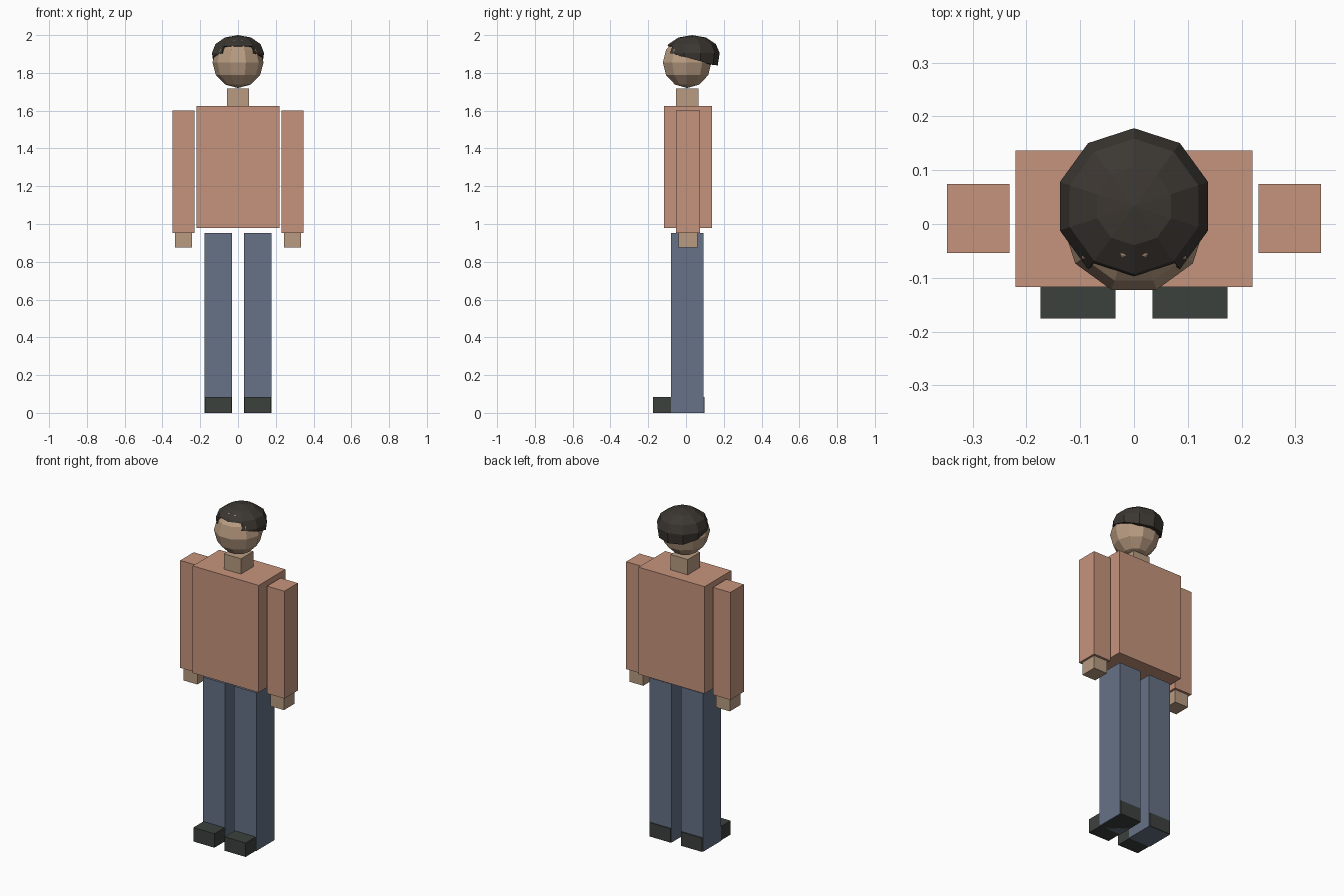
import bpy, bmesh
from math import sin, cos, pi, radians
from mathutils import Matrix

if "Cube" in bpy.data.objects:
    bpy.data.objects.remove(bpy.data.objects["Cube"])


def material(name, rgb):
    m = bpy.data.materials.new(name)
    m.diffuse_color = (*rgb, 1)
    m.use_nodes = True
    m.node_tree.nodes["Principled BSDF"].inputs["Base Color"].default_value = m.diffuse_color
    return m


shirt = material("shirt", (0.565, 0.296, 0.202))
skin = material("skin", (0.48, 0.33, 0.22))
denim = material("denim", (0.133, 0.168, 0.238))
leather = material("leather", (0.045, 0.053, 0.048))
dark_hair = material("dark_hair", (0.045, 0.038, 0.031))


def finish(name, bm, mat):
    bmesh.ops.recalc_face_normals(bm, faces=bm.faces)
    me = bpy.data.meshes.new(name)
    bm.to_mesh(me)
    bm.free()
    me.materials.append(mat)
    ob = bpy.data.objects.new(name, me)
    bpy.context.collection.objects.link(ob)
    return ob


def box(name, x, y, z, mat):
    """Box given by its (min, max) range on each axis."""
    bm = bmesh.new()
    size = [r[1] - r[0] for r in (x, y, z)]
    mid = [(r[0] + r[1]) / 2 for r in (x, y, z)]
    bmesh.ops.create_cube(bm, size=1,
                          matrix=Matrix.Translation(mid) @ Matrix.Diagonal((*size, 1)))
    return finish(name, bm, mat)


def pair(name, x, y, z, mat):
    box("right_" + name, x, y, z, mat)
    box("left_" + name, (-x[1], -x[0]), y, z, mat)


# Body and limbs
box("torso", (-0.22, 0.22), (-0.117, 0.137), (0.98, 1.625), shirt)
box("neck", (-0.057, 0.057), (-0.053, 0.065), (1.62, 1.717), skin)
pair("arm", (0.231, 0.347), (-0.054, 0.074), (0.953, 1.6), shirt)
pair("hand", (0.243, 0.334), (-0.04, 0.06), (0.875, 0.955), skin)
pair("leg", (0.031, 0.178), (-0.08, 0.092), (0.0, 0.953), denim)
pair("shoe", (0.034, 0.174), (-0.176, 0.097), (0.0, 0.084), leather)

# Head: ten-sided faceted ball
bm = bmesh.new()
bmesh.ops.create_uvsphere(bm, u_segments=10, v_segments=6, radius=0.135,
                          matrix=Matrix.Translation((0, 0.006, 1.855)) @ Matrix.Rotation(pi / 2, 4, 'Z'))
finish("head", bm, skin)

# Hair: ten-sided cap, open over the forehead, longer at the back
N, R, CY, CZ, H = 10, 0.145, 0.033, 1.905, 0.095
bm = bmesh.new()


def ring_vert(k, r, z):
    a = pi / 2 + 2 * pi * k / N
    return bm.verts.new((r * cos(a), CY + r * sin(a), z))


def ring(lat):
    a = radians(lat)
    return [ring_vert(k, R * cos(a), CZ + H * sin(a)) for k in range(N)]


crown = bm.verts.new((0, CY, CZ + H))
upper, middle, brim = ring(60), ring(30), ring(0)
# index 0 is the back, 5 the front
nape_z = {0: 1.84, 1: 1.842, 2: 1.862, 3: 1.885}
nape = {}
for k in range(N):
    d = min(k, N - k)
    if d in nape_z:
        nape[k] = ring_vert(k, R - 0.15 * (CZ - nape_z[d]), nape_z[d])
fringe = {k: ring_vert(k, 0.1305, 1.942) for k in (4, 5, 6)}

for k in range(N):
    j = (k + 1) % N
    bm.faces.new((crown, upper[k], upper[j]))
    bm.faces.new((upper[k], middle[k], middle[j], upper[j]))
    if k in (4, 5):
        bm.faces.new((middle[k], fringe[k], fringe[j], middle[j]))
    else:
        loop = [middle[k], brim[k], brim[j], middle[j]]
        if k == 6:
            loop.insert(1, fringe[6])
        if j == 4:
            loop.insert(3, fringe[4])
        bm.faces.new(loop)
    if k in nape and j in nape:
        bm.faces.new((brim[k], nape[k], nape[j], brim[j]))
    elif k in nape and j == 4:
        bm.faces.new((brim[k], nape[k], brim[j]))
    elif j in nape and k == 6:
        bm.faces.new((brim[k], nape[j], brim[j]))

bm.verts.remove(brim[5])
hair = finish("hair", bm, dark_hair)
thick = hair.modifiers.new("thickness", 'SOLIDIFY')
thick.thickness = 0.03
thick.offset = -1
